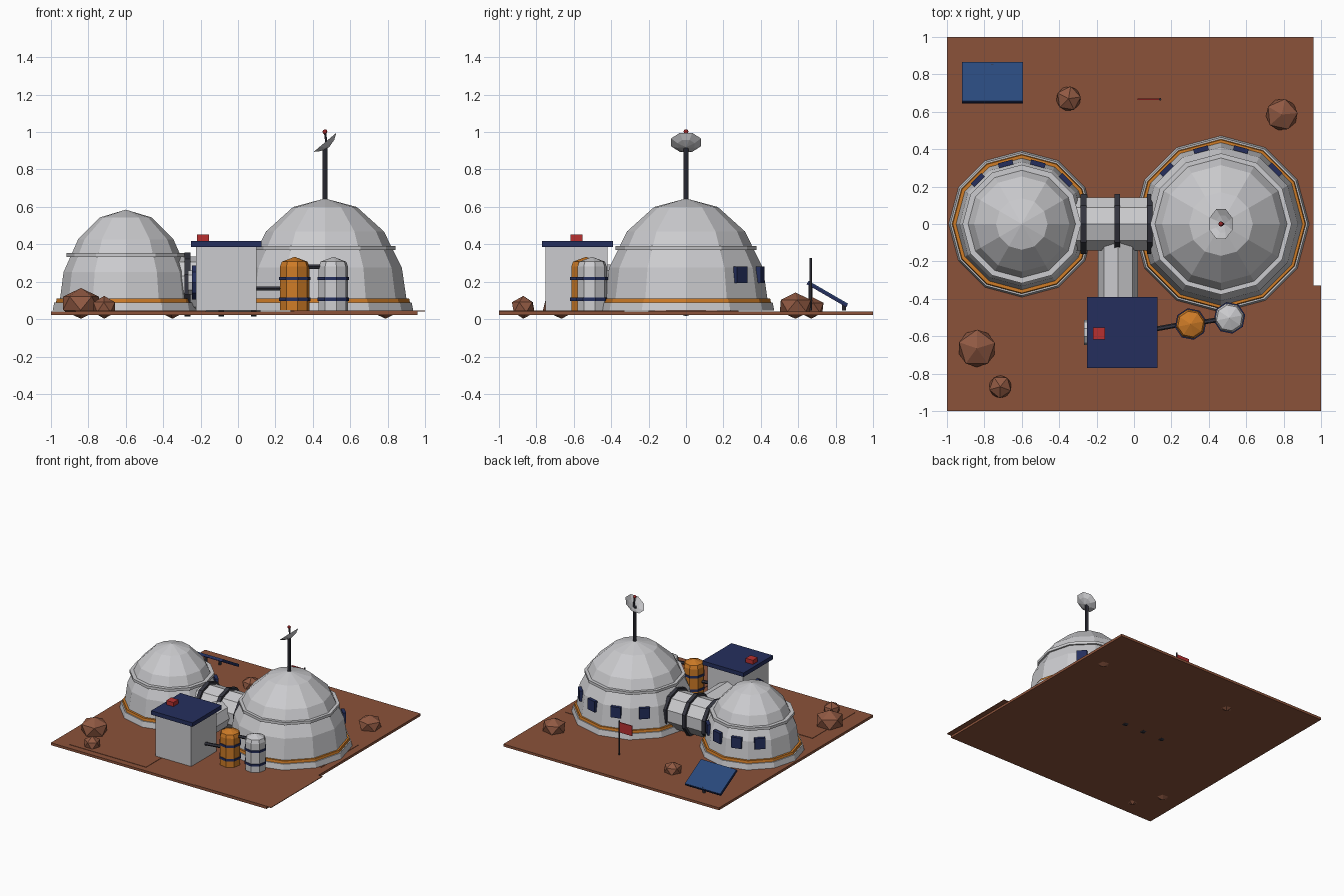
import bpy, bmesh, math
from mathutils import Matrix, Vector

old = bpy.data.objects.get("Cube")
if old:
    bpy.data.objects.remove(old, do_unlink=True)


def material(name, rgb):
    m = bpy.data.materials.new(name)
    m.use_nodes = True
    m.diffuse_color = (*rgb, 1)
    m.node_tree.nodes["Principled BSDF"].inputs["Base Color"].default_value = (*rgb, 1)
    return m


SOIL = material("red_soil", (0.26, 0.085, 0.042))
ROCK = material("brown_rock", (0.28, 0.10, 0.055))
WHITE = material("pale_grey", (0.60, 0.60, 0.62))
ORANGE = material("orange", (0.62, 0.20, 0.02))
NAVY = material("navy", (0.018, 0.028, 0.11))
BLUE = material("solar_blue", (0.022, 0.065, 0.20))
RED = material("red", (0.48, 0.03, 0.03))
DARK = material("dark_metal", (0.035, 0.036, 0.05))


def finish(name, bm, mat, matrix=Matrix()):
    bmesh.ops.recalc_face_normals(bm, faces=bm.faces)
    mesh = bpy.data.meshes.new(name)
    bm.to_mesh(mesh)
    bm.free()
    mesh.materials.append(mat)
    ob = bpy.data.objects.new(name, mesh)
    ob.matrix_world = matrix
    bpy.context.collection.objects.link(ob)
    return ob


def box(name, mat, centre, size, rot=Matrix()):
    bm = bmesh.new()
    bmesh.ops.create_cube(bm, size=1, matrix=Matrix.Diagonal((*size, 1)))
    return finish(name, bm, mat, Matrix.Translation(centre) @ rot)


def slab(name, mat, lo, hi):
    lo, hi = Vector(lo), Vector(hi)
    return box(name, mat, (lo + hi) / 2, hi - lo)


def lathe(name, mat, centre, profile, sides, rot=Matrix(), phase=0.0):
    """Turn (radius, height) points about z; a zero radius makes a pole."""
    bm = bmesh.new()
    rings = []
    for r, z in profile:
        if r == 0:
            rings.append([bm.verts.new((0, 0, z))] * sides)
        else:
            angles = [math.tau * i / sides + phase for i in range(sides)]
            rings.append([bm.verts.new((r * math.cos(a), r * math.sin(a), z)) for a in angles])
    for a, b in zip(rings, rings[1:]):
        for i in range(sides):
            j = (i + 1) % sides
            bm.faces.new(list(dict.fromkeys((a[i], a[j], b[j], b[i]))))
    for ring in (rings[0], rings[-1]):
        if ring[0] != ring[1]:
            bm.faces.new(ring)
    return finish(name, bm, mat, Matrix.Translation(centre) @ rot)


def rod(name, mat, start, end, radius, sides=8, phase=0.0):
    start, end = Vector(start), Vector(end)
    d = end - start
    rot = d.to_track_quat("Z", "Y").to_matrix().to_4x4()
    return lathe(name, mat, start, [(radius, 0), (radius, d.length)], sides, rot, phase)


def ico(name, mat, centre, size, turn=0.0, detail=1):
    bm = bmesh.new()
    bmesh.ops.create_icosphere(bm, subdivisions=detail, radius=1,
                               matrix=Matrix.Diagonal((*size, 1)))
    return finish(name, bm, mat, Matrix.Translation(centre) @ Matrix.Rotation(turn, 4, "Z"))


G = 0.045  # ground level

# Ground slab with thin overlapping plates
slab("ground", SOIL, (-1, -1, 0.022), (0.96, 1, G - 0.003))
slab("ground_plate_front_left", SOIL, (0.3, -1, G - 0.005), (1, -0.33, G))
slab("ground_plate_front_right", SOIL, (-0.87, -0.95, G - 0.005), (-0.17, -0.4, G))
slab("ground_plate_back", SOIL, (0.28, -0.2, G - 0.005), (0.9, 0.28, G))


# Domes: faceted shell, base skirt, orange trim, upper band, rear windows
def dome(name, x, radius, height, skirt, band_r, band_z):
    steps = [math.radians(22.5 * i) for i in range(5)]
    shell = [(radius * math.cos(a), height * math.sin(a)) for a in steps[:-1]] + [(0, height)]
    lathe(name + "_shell", WHITE, (x, 0, G), shell, 12)
    lathe(name + "_skirt", WHITE, (x, 0, G), [(skirt + 0.006, 0), (skirt - 0.003, 0.045)], 12)
    lathe(name + "_trim", ORANGE, (x, 0, G + 0.045), [(skirt - 0.012, 0), (skirt - 0.016, 0.02)], 12)
    lathe(name + "_band", WHITE, (x, 0, band_z), [(band_r, 0), (band_r, 0.022)], 12)
    out = radius * 0.925
    for i, deg in enumerate((45, 75, 105, 135)):
        a = math.radians(deg)
        box(f"{name}_window_{i + 1}", NAVY, (x + out * math.cos(a), out * math.sin(a), 0.237),
            (0.026, 0.08, 0.088), Matrix.Rotation(a, 4, "Z"))


dome("small_dome", -0.6, 0.36, 0.54, 0.385, 0.317, 0.332)
dome("large_dome", 0.465, 0.445, 0.60, 0.466, 0.378, 0.37)

# Tunnel between the domes with ribs, and corridor to the airlock
flat = math.pi / 10
rod("tunnel", WHITE, (-0.32, 0, 0.185), (0.12, 0, 0.185), 0.15, 10, flat)
for i, x in enumerate((-0.27, -0.09, 0.085)):
    rod(f"tunnel_rib_{i + 1}", DARK, (x - 0.015, 0, 0.185), (x + 0.015, 0, 0.185), 0.17, 10, flat)
rod("corridor", WHITE, (-0.085, -0.05, 0.185), (-0.085, -0.45, 0.185), 0.107, 8)

# Airlock building with roof, beacon and round side hatch
slab("airlock_walls", WHITE, (-0.225, -0.75, G), (0.1, -0.42, 0.387))
slab("airlock_roof", NAVY, (-0.25, -0.77, 0.385), (0.125, -0.39, 0.418))
slab("roof_beacon", RED, (-0.22, -0.617, 0.418), (-0.155, -0.553, 0.452))
rod("hatch_frame", NAVY, (-0.2, -0.58, 0.195), (-0.247, -0.58, 0.195), 0.095, 10)
rod("hatch_door", WHITE, (-0.22, -0.58, 0.195), (-0.268, -0.58, 0.195), 0.068, 10)

# Storage tanks with straps and pipes
for name, mat, x, y in (("orange_tank", ORANGE, 0.303, -0.535), ("grey_tank", WHITE, 0.51, -0.502)):
    lathe(name, mat, (x, y, G),
          [(0.08, 0), (0.08, 0.235), (0.07, 0.262), (0, 0.288)], 8, phase=0.2)
    for i, z in enumerate((0.097, 0.208)):
        lathe(f"{name}_strap_{i + 1}", NAVY, (x, y, z), [(0.086, 0), (0.086, 0.018)], 8, phase=0.2)
rod("airlock_pipe", DARK, (0.08, -0.568, 0.163), (0.26, -0.535, 0.163), 0.013, 6)
rod("tank_pipe", DARK, (0.303, -0.535, 0.28), (0.51, -0.502, 0.28), 0.013, 6)

# Antenna mast, dish and feed
rod("antenna_mast", DARK, (0.465, 0, 0.62), (0.465, 0, 0.925), 0.014)
lathe("antenna_dish", WHITE, (0.465, 0, 0.945),
      [(0, -0.034), (0.05, -0.022), (0.086, 0), (0.05, -0.014), (0, -0.026)], 8,
      Matrix.Rotation(math.radians(-40), 4, "Y"), math.pi / 8)
rod("antenna_feed", DARK, (0.475, 0, 0.925), (0.465, 0, 1.0), 0.007, 6)
ico("antenna_tip", RED, (0.465, 0, 1.002), (0.013,) * 3, detail=2)

# Tilted solar panel: navy frame, blue face, posts
tilt = Matrix.Rotation(math.radians(-30), 4, "X")
mid = Vector((-0.757, 0.755, 0.132))
box("solar_frame", NAVY, mid, (0.325, 0.245, 0.016), tilt)
box("solar_face", BLUE, mid + tilt @ Vector((0, 0, 0.010)), (0.322, 0.242, 0.006), tilt)
rod("solar_back_post", DARK, (-0.757, 0.665, G), (-0.757, 0.665, 0.19), 0.012, 6)
rod("solar_front_post", DARK, (-0.757, 0.845, G), (-0.757, 0.845, 0.09), 0.012, 6)

# Flag
rod("flag_pole", DARK, (0.14, 0.667, G), (0.14, 0.667, 0.327), 0.007, 6)
slab("flag", RED, (0.02, 0.663, 0.232), (0.14, 0.671, 0.315))

# Boulders
for i, (x, y, r, h, turn) in enumerate(((-0.84, -0.665, 0.112, 0.082, 0.3),
                                        (-0.715, -0.87, 0.068, 0.061, 0.9),
                                        (-0.35, 0.67, 0.074, 0.059, 1.4),
                                        (0.79, 0.585, 0.095, 0.07, 0.1))):
    ico(f"boulder_{i + 1}", ROCK, (x, y, h + 0.002), (r, r, h), turn)
